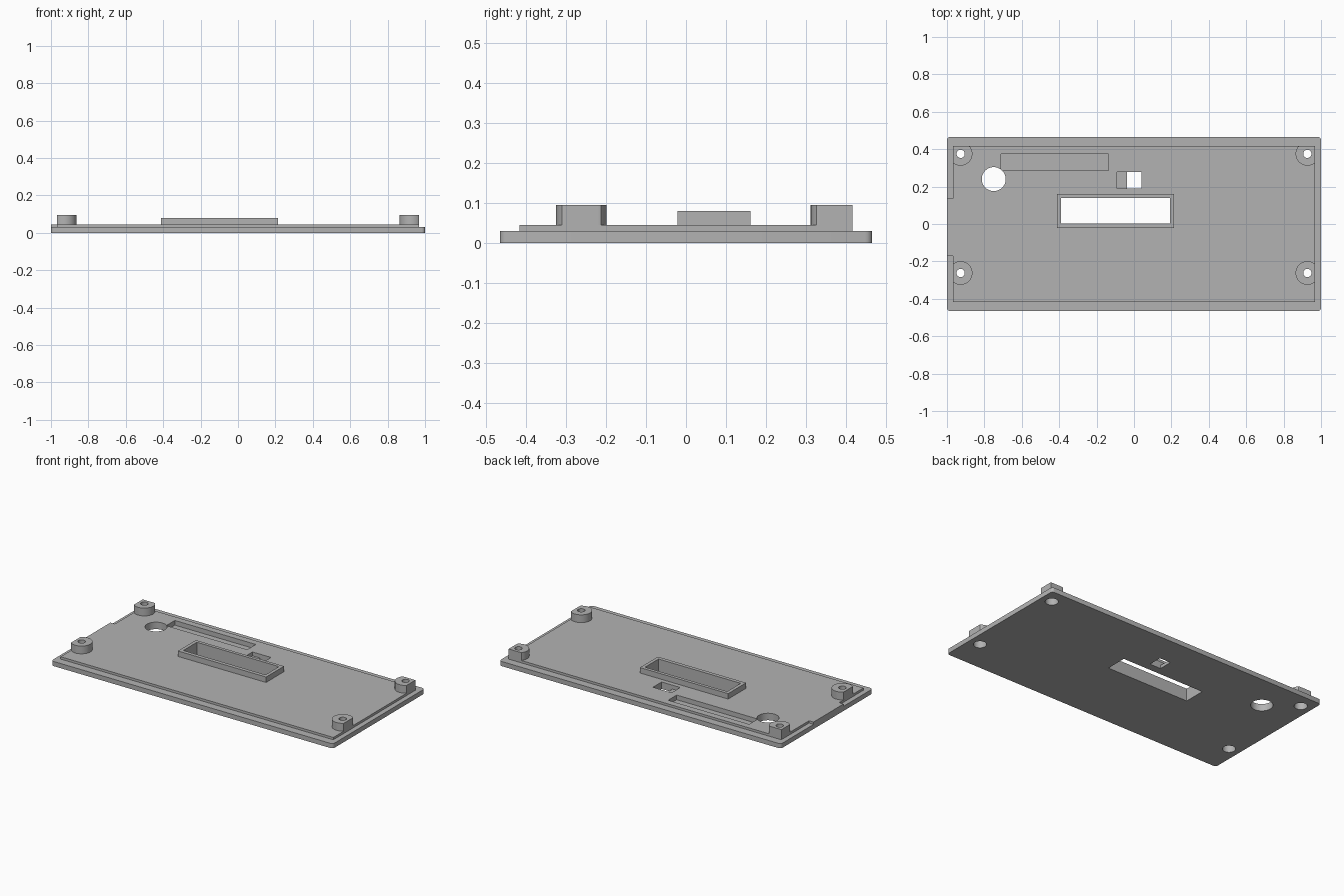
import bpy, bmesh, math

cube = bpy.data.objects.get("Cube")
if cube:
    bpy.data.objects.remove(cube, do_unlink=True)

grey = bpy.data.materials.new("plain grey")
grey.use_nodes = True
grey.diffuse_color = (0.45, 0.45, 0.45, 1)
grey.node_tree.nodes["Principled BSDF"].inputs["Base Color"].default_value = grey.diffuse_color


def prism(name, outline, z0, z1):
    """Upright solid from a counter-clockwise outline."""
    bm = bmesh.new()
    face = bm.faces.new([bm.verts.new((x, y, z0)) for x, y in outline])
    top = bmesh.ops.extrude_face_region(bm, geom=[face])["geom"]
    bmesh.ops.translate(bm, vec=(0, 0, z1 - z0),
                        verts=[v for v in top if isinstance(v, bmesh.types.BMVert)])
    bmesh.ops.recalc_face_normals(bm, faces=bm.faces)
    mesh = bpy.data.meshes.new(name)
    bm.to_mesh(mesh)
    bm.free()
    mesh.materials.append(grey)
    obj = bpy.data.objects.new(name, mesh)
    bpy.context.collection.objects.link(obj)
    return obj


def rect(x0, x1, y0, y1):
    return [(x0, y0), (x1, y0), (x1, y1), (x0, y1)]


def circle(cx, cy, r, n=48):
    return [(cx + r * math.cos(math.tau * i / n), cy + r * math.sin(math.tau * i / n))
            for i in range(n)]


def rounded(hx, hy, r, steps=4):
    pts = []
    for q, (sx, sy) in enumerate([(1, 1), (-1, 1), (-1, -1), (1, -1)]):
        for i in range(steps + 1):
            a = math.pi / 2 * (q + i / steps)
            pts.append((sx * (hx - r) + r * math.cos(a), sy * (hy - r) + r * math.sin(a)))
    return pts


def combine(target, tool, operation):
    """Apply a boolean and discard the tool."""
    mod = target.modifiers.new(operation, 'BOOLEAN')
    mod.operation, mod.solver, mod.object = operation, 'EXACT', tool
    bpy.context.view_layer.objects.active = target
    bpy.ops.object.modifier_apply(modifier=mod.name)
    bpy.data.objects.remove(tool, do_unlink=True)


def cut(target, outline, z0, z1):
    combine(target, prism("cutter", outline, z0, z1), 'DIFFERENCE')


BASE, DECK, BOSS_TOP, FRAME_TOP = 0.03, 0.045, 0.095, 0.08
LIP_X, LIP_Y = 0.968, 0.416
BELOW, ABOVE = -0.05, 0.2
window = rect(-0.39, 0.193, 0.003, 0.14)
screws = [(x, y) for x in (-0.927, 0.927) for y in (-0.262, 0.375)]

# Base plate with the raised deck and its side tab
plate = prism("cover_plate", rounded(1, 0.466, 0.018), 0, BASE)
deck = [(-LIP_X, -LIP_Y), (LIP_X, -LIP_Y), (LIP_X, LIP_Y), (-LIP_X, LIP_Y),
        (-LIP_X, 0.135), (-1, 0.135), (-1, -0.17), (-LIP_X, -0.17)]
combine(plate, prism("deck", deck, BASE / 2, DECK), 'UNION')

# Window, round port, blind slot and stepped switch opening
cut(plate, window, BELOW, ABOVE)
cut(plate, circle(-0.75, 0.24, 0.064), BELOW, ABOVE)
cut(plate, rect(-0.71, -0.135, 0.287, 0.374), 0.015, ABOVE)
cut(plate, rect(-0.092, 0.04, 0.19, 0.278), 0.02, ABOVE)
cut(plate, rect(-0.037, 0.04, 0.19, 0.278), BELOW, ABOVE)
for x, y in screws:
    cut(plate, circle(x, y, 0.038), BELOW, ABOVE)

# Raised frame around the window
frame = prism("window_frame", rect(-0.412, 0.214, -0.021, 0.161), DECK, FRAME_TOP)
cut(frame, window, BELOW, ABOVE)
parts = [plate, frame]

# Screw bosses, flattened where they meet the deck edges
for x, y in screws:
    outline = []
    for px, py in circle(x, y, 0.063, 64):
        p = (max(-LIP_X, min(LIP_X, px)), min(LIP_Y, py))
        if p not in outline:
            outline.append(p)
    side = "left" if x > 0 else "right"
    boss = prism(f"{'back' if y > 0 else 'front'}_{side}_boss", outline, DECK, BOSS_TOP)
    cut(boss, circle(x, y, 0.022, 32), BELOW, ABOVE)
    parts.append(boss)

# Smooth the round walls and keep the edges crisp
bpy.ops.object.select_all(action='DESELECT')
for obj in parts:
    obj.select_set(True)
bpy.context.view_layer.objects.active = plate
bpy.ops.object.shade_smooth_by_angle(angle=math.radians(30))
